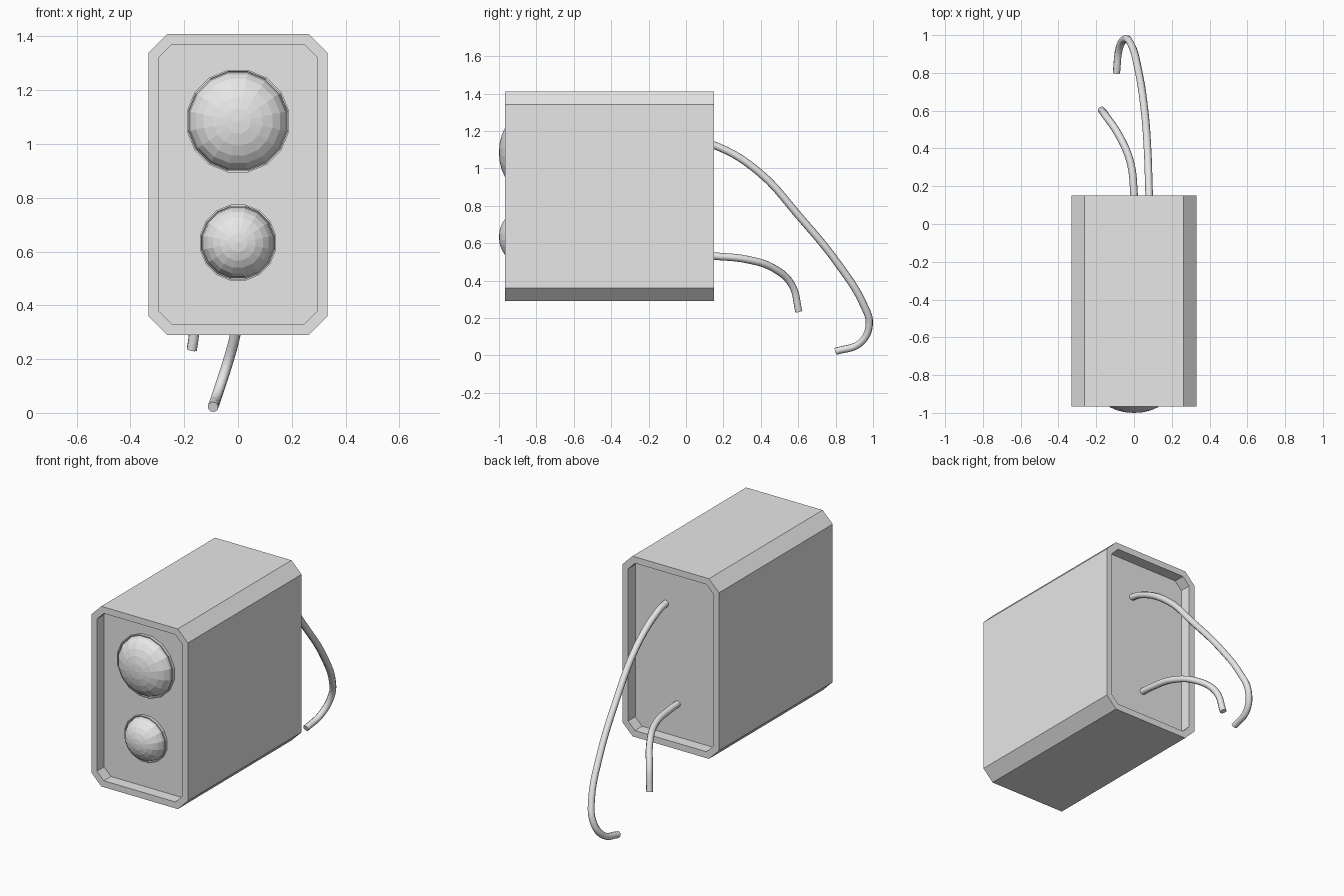
import bpy, bmesh, math

if "Cube" in bpy.data.objects:
    bpy.data.objects.remove(bpy.data.objects["Cube"], do_unlink=True)

grey = bpy.data.materials.new("plain grey")
grey.use_nodes = True
grey.diffuse_color = (0.8, 0.8, 0.8, 1)
grey.node_tree.nodes["Principled BSDF"].inputs["Base Color"].default_value = (0.8, 0.8, 0.8, 1)

FRONT, BACK, RECESS = -0.967, 0.15, 0.07
MID_Z = 0.85
FLOOR = FRONT + RECESS


def skin(name, rings, close_start=False, close_end=False):
    """Join matching rings of points with quads, optionally capping the ends."""
    bm = bmesh.new()
    loops = [[bm.verts.new(p) for p in ring] for ring in rings]
    n = len(loops[0])
    for a, b in zip(loops, loops[1:]):
        for i in range(n):
            j = (i + 1) % n
            bm.faces.new((a[i], a[j], b[j], b[i]))
    if close_start:
        bm.faces.new(loops[0])
    if close_end:
        bm.faces.new(loops[-1])
    bmesh.ops.recalc_face_normals(bm, faces=bm.faces)
    mesh = bpy.data.meshes.new(name)
    bm.to_mesh(mesh)
    bm.free()
    mesh.materials.append(grey)
    obj = bpy.data.objects.new(name, mesh)
    bpy.context.collection.objects.link(obj)
    return obj


def octagon(w, h, c, y):
    """Rectangle with cut corners, half width w, half height h."""
    pts = [(w, c - h), (w, h - c), (w - c, h), (c - w, h),
           (-w, h - c), (-w, c - h), (c - w, -h), (w - c, -h)]
    return [(x, y, MID_Z + z) for x, z in pts]


def circle(r, y, z, n=16):
    """Ring around the y axis with a flat side on top."""
    angles = [2 * math.pi * (i + 0.5) / n for i in range(n)]
    return [(r * math.sin(a), y, z + r * math.cos(a)) for a in angles]


# Case with a recessed panel at each end
outer = (0.332, 0.56, 0.069)
inner = (0.293, 0.52, 0.047)
skin("case", [
    octagon(*inner, FLOOR), octagon(*inner, FRONT), octagon(*outer, FRONT),
    octagon(*outer, BACK), octagon(*inner, BACK), octagon(*inner, BACK - RECESS),
], close_start=True, close_end=True)


# Domed lenses, each in a thin raised rim
def lens(name, r, z):
    skin(name + "_rim", [
        circle(r + 0.010, FLOOR, z), circle(r + 0.010, FLOOR - 0.018, z),
        circle(r + 0.004, FLOOR - 0.018, z), circle(r + 0.003, FLOOR, z)])
    height = 1.0 + FLOOR
    steps = 6
    rings = []
    for k in range(steps):
        a = math.pi / 2 * k / steps
        rings.append(circle(r * math.cos(a), FLOOR - height * math.sin(a), z))
    rings.append(circle(0.0005, -1.0, z))
    skin(name + "_dome", rings, close_end=True)


lens("upper_lens", 0.184, 1.085)
lens("lower_lens", 0.134, 0.633)


# Loose cables hanging from the rear panel
def cable(name, points):
    curve = bpy.data.curves.new(name, "CURVE")
    curve.dimensions = "3D"
    curve.bevel_depth = 0.02
    curve.bevel_resolution = 2
    curve.resolution_u = 5
    curve.use_fill_caps = True
    spline = curve.splines.new("BEZIER")
    spline.bezier_points.add(len(points) - 1)
    for bp, p in zip(spline.bezier_points, points):
        bp.co = p
        bp.handle_left_type = bp.handle_right_type = "AUTO"
    curve.materials.append(grey)
    obj = bpy.data.objects.new(name, curve)
    bpy.context.collection.objects.link(obj)
    bpy.ops.object.select_all(action="DESELECT")
    obj.select_set(True)
    bpy.context.view_layer.objects.active = obj
    bpy.ops.object.convert(target="MESH")
    bpy.ops.object.shade_smooth_by_angle(angle=math.radians(50))


cable("long_cable", [
    (0.083, 0.07, 1.14), (0.08, 0.16, 1.12), (0.072, 0.39, 0.98),
    (0.056, 0.60, 0.75), (0.022, 0.82, 0.48), (-0.015, 0.95, 0.27),
    (-0.045, 0.98, 0.165), (-0.078, 0.93, 0.065), (-0.093, 0.80, 0.022)])
cable("short_cable", [
    (0.002, 0.07, 0.535), (0, 0.16, 0.53), (-0.02, 0.33, 0.512),
    (-0.08, 0.47, 0.465), (-0.145, 0.567, 0.375), (-0.172, 0.603, 0.235)])
